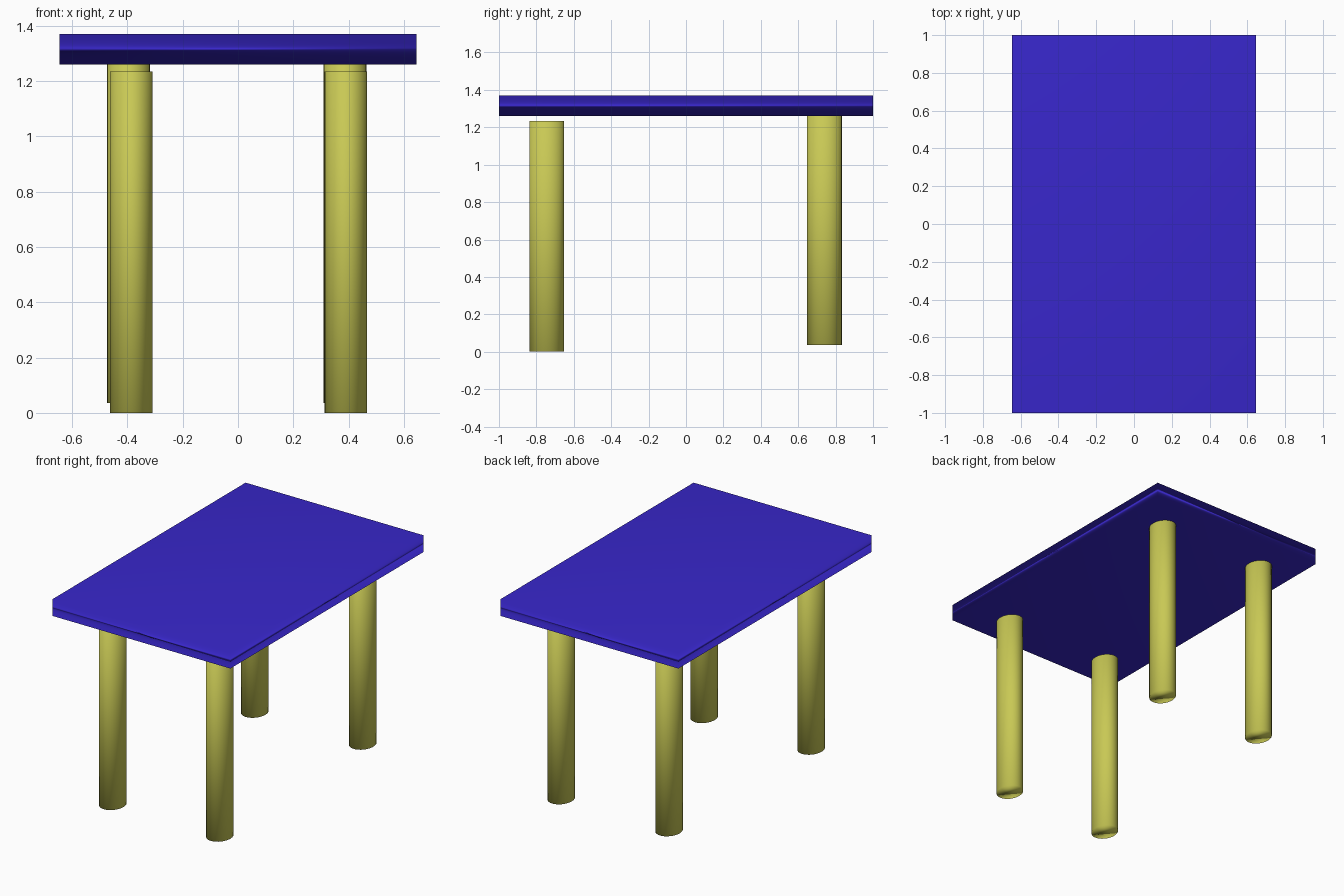
import bpy

if "Cube" in bpy.data.objects:
    bpy.data.objects.remove(bpy.data.objects["Cube"])


def material(name, color):
    mat = bpy.data.materials.new(name)
    mat.diffuse_color = color
    mat.use_nodes = True
    mat.node_tree.nodes["Principled BSDF"].inputs["Base Color"].default_value = mat.diffuse_color
    return mat


blue = material("blue", (0.04, 0.02, 0.60, 1))
yellow = material("yellow", (0.58, 0.58, 0.09, 1))


def finish(name, scale, mat):
    obj = bpy.context.object
    obj.name = name
    obj.scale = scale
    bpy.ops.object.transform_apply(location=False, rotation=False, scale=True)
    obj.data.materials.append(mat)
    # Fully smooth, with normals led by the larger faces
    bpy.ops.object.shade_smooth()
    mod = obj.modifiers.new("area_normals", 'WEIGHTED_NORMAL')
    mod.mode = 'FACE_AREA'
    return obj


# Table top slab
bpy.ops.mesh.primitive_cube_add(size=1, location=(0, 0, 1.315))
finish("table_top", (1.29, 2.0, 0.11), blue)

# Four oval legs: the back pair sits slightly higher, the front pair stops short of the top
LEG_HEIGHT = 1.235
legs = {
    "front_left_leg": (-0.386, -0.745, 0.0),
    "front_right_leg": (0.390, -0.745, 0.0),
    "back_left_leg": (-0.396, 0.740, 0.035),
    "back_right_leg": (0.387, 0.740, 0.035),
}
for name, (x, y, base) in legs.items():
    bpy.ops.mesh.primitive_cylinder_add(
        vertices=32, radius=1, depth=1, location=(x, y, base + LEG_HEIGHT / 2))
    finish(name, (0.077, 0.093, LEG_HEIGHT), yellow)
